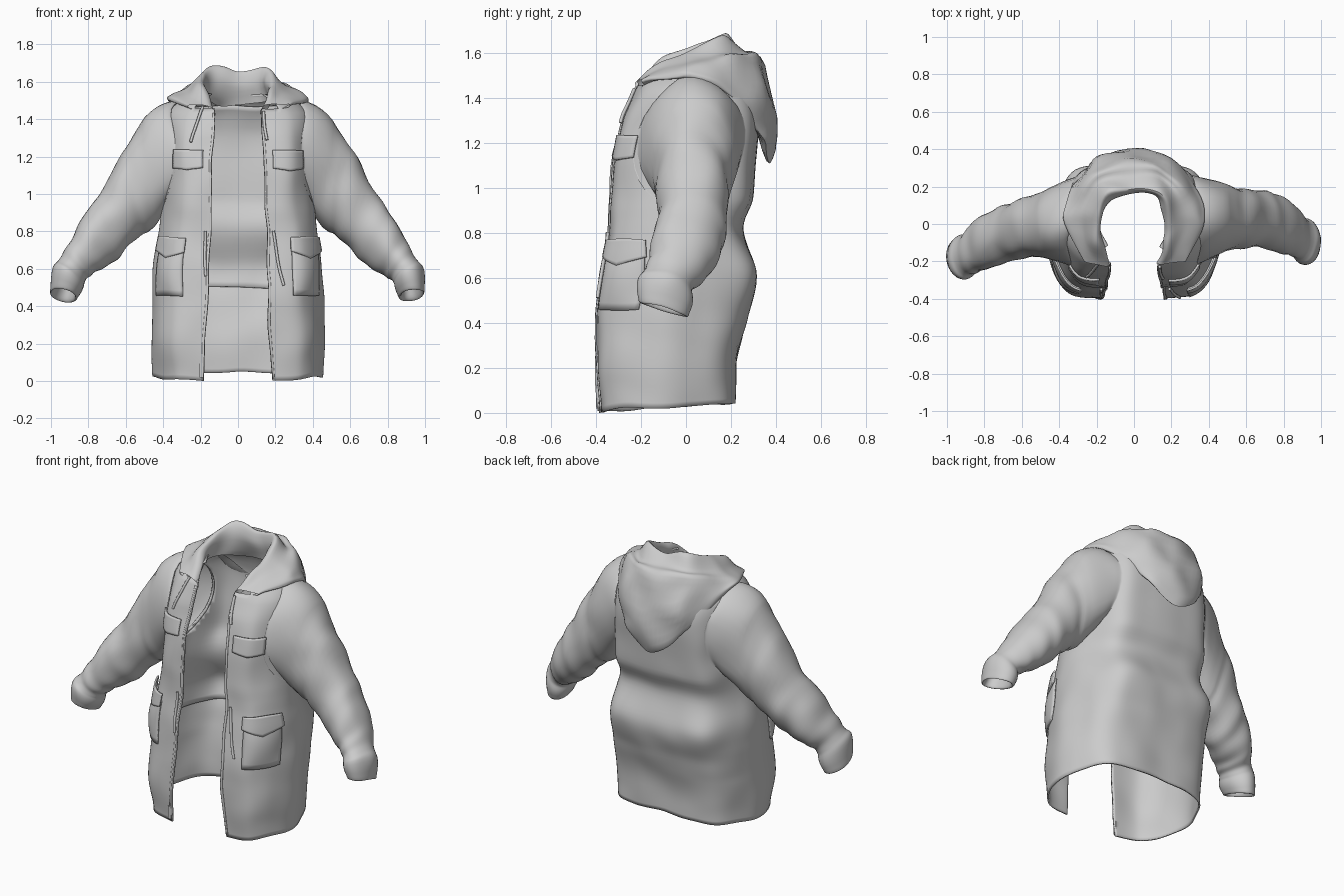
import bpy, math
from mathutils import Vector, noise

if "Cube" in bpy.data.objects:
    bpy.data.objects.remove(bpy.data.objects["Cube"])


def spline(pts, t):
    """Point on a Catmull-Rom curve; t runs over the point index."""
    n = len(pts) - 1
    i = max(0, min(int(t), n - 1))
    f = t - i
    a, b, c, d = pts[max(i - 1, 0)], pts[i], pts[i + 1], pts[min(i + 2, n)]
    return [0.5 * (2 * q + (r - p) * f + (2 * p - 5 * q + 4 * r - s) * f * f
                   + (3 * q - p - 3 * r + s) * f ** 3) for p, q, r, s in zip(a, b, c, d)]


def lerp(a, b, f):
    return a + (b - a) * f


def crumple(p, amount=0.012, scale=5):
    return Vector(p) + noise.noise_vector(Vector(p) * scale) * amount


def grid(name, rows, wrap=False, thick=0.0, skip=None):
    """Skin a list of point rows into a smooth sheet or tube."""
    n = len(rows[0])
    verts = [tuple(p) for row in rows for p in row]
    faces = []
    for r in range(len(rows) - 1):
        for c in range(n if wrap else n - 1):
            if skip and skip(r, c):
                continue
            d = (c + 1) % n
            faces.append((r * n + c, r * n + d, (r + 1) * n + d, (r + 1) * n + c))
    mesh = bpy.data.meshes.new(name)
    used = sorted({v for f in faces for v in f})
    index = {v: i for i, v in enumerate(used)}
    mesh.from_pydata([verts[v] for v in used], [], [[index[v] for v in f] for f in faces])
    ob = bpy.data.objects.new(name, mesh)
    bpy.context.collection.objects.link(ob)
    bpy.ops.object.select_all(action='DESELECT')
    ob.select_set(True)
    bpy.context.view_layer.objects.active = ob
    if thick:
        m = ob.modifiers.new("thickness", 'SOLIDIFY')
        m.thickness, m.offset = thick, -1
    bpy.ops.object.shade_smooth_by_angle(angle=math.radians(50))
    return ob


# Body sections: height, front edge x, front y, half width, back y
BODY = [(0.0, .185, -.385, .445, .22), (.2, .17, -.40, .455, .225), (.42, .16, -.395, .45, .27),
        (.62, .155, -.37, .44, .315), (.82, .15, -.345, .415, .25), (.95, .145, -.335, .40, .295),
        (1.15, .14, -.32, .39, .31), (1.32, .13, -.275, .385, .32), (1.43, .13, -.225, .37, .29),
        (1.50, .13, -.185, .30, .25), (1.535, .13, -.14, .19, .19)]


def surface(t, z):
    """Body point: t = 0 right front edge, 5 back centre, 10 left front edge."""
    i = 0
    while i < len(BODY) - 2 and z > BODY[i + 1][0]:
        i += 1
    f = (z - BODY[i][0]) / (BODY[i + 1][0] - BODY[i][0])
    _, xe, yf, w, yb = spline(BODY, i + max(0, min(f, 1)))
    m, h = (yf + yb) / 2, (yb - yf) * 0.15
    ring = [(xe, yf), (.76 * w, yf + .035), (w, m - h), (.97 * w, m + h), (.7 * w, yb - .03), (0, yb)]
    left = [(-x, y) for x, y in ring[-2::-1]]
    x, y = spline(ring + left, t)
    back = 1 - abs(t - 5) / 5
    return crumple((x, y, z + 0.05 * back * max(0, 1 - z / 0.5)))


def off(t, z, d):
    """Body point moved outward by d."""
    e = 0.04
    a = surface(min(t + e, 10), z) - surface(max(t - e, 0), z)
    b = surface(t, min(z + e, 1.53)) - surface(t, max(z - e, 0))
    return surface(t, z) + a.cross(b).normalized() * d


def armhole(t, z):
    """Move a point inside an armhole onto its rim; also tell if it was inside."""
    c = 2.55 if t < 5 else 7.45
    u, v = (t - c) / 1.0, (z - 1.2) / .24
    r = math.hypot(u, v)
    if r >= 1:
        return t, z, False
    r = max(r, 1e-4)
    return c + u / r, 1.2 + .24 * v / r, True


def patch(name, t0, t1, z0, z1, d, thick, point=0.0, bulge=0.0, nt=12, nz=8, cut=False):
    """Sheet laid on the body, with optional pointed bottom edge, bulge or armholes."""
    rows, gone = [], set()
    for j in range(nz + 1):
        v, row = j / nz, []
        for i in range(nt + 1):
            u = i / nt
            low = z0 - point * (1 - abs(2 * u - 1))
            t, z = lerp(t0, t1, u), lerp(low, z1, v)
            if cut:
                t, z, inside = armhole(t, z)
                if inside or (z > 1.45 and min(t, 10 - t) < .8):
                    gone.add((j, i))
            row.append(off(t, z, d + bulge * math.sin(math.pi * u) * math.sin(math.pi * v)))
        rows.append(row)
    return grid(name, rows, thick=thick,
                skip=lambda r, c: {(r, c), (r + 1, c), (r, c + 1), (r + 1, c + 1)} <= gone)


# Coat shell and the inner lining that stops at the waist
patch("coat_body", 0, 10, 0, 1.535, 0, .01, nt=100, nz=60, cut=True)
patch("lining", 1.0, 9.0, .49, 1.49, -.025, .005, nt=64, nz=32, cut=True)

# Sleeves: top x,z / bottom x,z of each ring, centre y right, centre y left, half depth
SLEEVE = [(.32, 1.50, .33, 1.0, .03, .01, .21), (.39, 1.50, .38, .90, .03, .01, .21),
          (.475, 1.45, .43, .84, .03, .0, .195), (.55, 1.33, .48, .80, .03, -.01, .175),
          (.64, 1.19, .54, .76, .03, -.02, .16), (.74, 1.0, .62, .68, .03, -.05, .155),
          (.81, .91, .69, .62, .01, -.08, .155), (.88, .79, .76, .58, -.02, -.11, .145),
          (.925, .70, .80, .555, -.05, -.14, .125), (.96, .635, .825, .535, -.08, -.16, .112),
          (.99, .60, .83, .51, -.09, -.17, .122), (1.0, .48, .855, .45, -.10, -.175, .105),
          (.985, .485, .87, .46, -.10, -.175, .085), (.95, .57, .86, .53, -.085, -.165, .075)]
for side, name in ((1, "right"), (-1, "left")):
    rows, steps = [], 5
    for k in range((len(SLEEVE) - 1) * steps + 1):
        q = k / steps
        tx, tz, bx, bz, yr, yl, hy = spline(SLEEVE, q)
        top, bot = Vector((tx, 0, tz)), Vector((bx, 0, bz))
        mid, half = (top + bot) / 2, (top - bot) / 2
        yc = yr if side > 0 else yl
        tilt = 0.35 * max(0, min((q - 6) / 4, 1))
        fold = 1 + 0.02 * math.sin(q * 5) * (3 < q < 11)
        blend = min(q / 2.4, 1)
        row = []
        for i in range(32):
            a = -side * math.tau * i / 32
            p = mid + half * math.cos(a) * fold
            dy = hy * fold * math.sin(a)
            p = crumple((side * p.x, yc + dy, p.z - tilt * dy), 0.014, 6)
            # the shoulder end follows the armhole seam on the body
            t = 2.55 + 1.25 * math.sin(a)
            seam = off(t if side > 0 else 10 - t, 1.20 + .295 * math.cos(a), .002)
            row.append(seam.lerp(p, blend ** 0.8))
        rows.append(row)
    grid(name + "_sleeve", rows, wrap=True)

# Collar and folded-down hood: lengthwise lines from back centre to the front corner
HOOD = [
    [(0, .20, 1.47), (.13, .16, 1.48), (.18, 0, 1.51), (.16, -.12, 1.47), (.12, -.215, 1.42)],
    [(0, .17, 1.59), (.12, .14, 1.61), (.175, .02, 1.59), (.16, -.1, 1.54), (.125, -.21, 1.45)],
    [(0, .19, 1.66), (.14, .16, 1.675), (.20, .03, 1.625), (.19, -.1, 1.57), (.145, -.215, 1.475)],
    [(0, .26, 1.61), (.18, .22, 1.60), (.27, .06, 1.575), (.26, -.07, 1.54), (.19, -.205, 1.485)],
    [(0, .33, 1.58), (.21, .27, 1.58), (.33, .10, 1.545), (.34, -.04, 1.525), (.25, -.20, 1.48)],
    [(0, .40, 1.32), (.19, .36, 1.37), (.33, .20, 1.46), (.375, .02, 1.51), (.27, -.195, 1.475)],
    [(0, .365, 1.11), (.15, .355, 1.19), (.30, .24, 1.38), (.365, .03, 1.49), (.26, -.19, 1.46)],
    [(0, .31, 1.26), (.14, .29, 1.32), (.26, .2, 1.43), (.29, .03, 1.49), (.21, -.18, 1.46)]]
full = [[(-x, y, z) for x, y, z in h[:0:-1]] + h for h in HOOD]
rows = []
for j in range(36):
    row = []
    for i in range(57):
        p = spline([spline(h, i / 7) for h in full], j / 5)
        row.append(crumple(p, 0.022, 7))
    rows.append(row)
grid("hood", rows)

# Pockets, flaps and front plackets on both sides
for side in ("right", "left"):
    def span(a, b):
        return (a, b) if side == "right" else (10 - b, 10 - a)
    patch(side + "_chest_flap", *span(.35, 1.35), 1.14, 1.235, .014, .012, point=.015)
    patch(side + "_lower_pocket", *span(.75, 1.75), .46, .72, .01, .009, bulge=.02)
    patch(side + "_lower_flap", *span(.72, 1.8), .69, .765, .026, .01, point=.04)
    patch(side + "_placket", *span(0, .12), .01, 1.43, .006, .014, nt=3, nz=44)


# Cords and piping that lie on the front
def cord(name, ends, radius):
    (t0, z0), (t1, z1) = ends
    cu = bpy.data.curves.new(name, 'CURVE')
    cu.dimensions, cu.bevel_depth, cu.bevel_resolution, cu.use_fill_caps = '3D', radius, 2, True
    sp = cu.splines.new('POLY')
    sp.points.add(8)
    for i, pt in enumerate(sp.points):
        pt.co = (*off(lerp(t0, t1, i / 8), lerp(z0, z1, i / 8), radius), 1)
    bpy.context.collection.objects.link(bpy.data.objects.new(name, cu))


cord("left_hood_cord", [(9.5, 1.46), (9.3, 1.28)], .008)
cord("right_hood_cord", [(.1, 1.44), (.2, 1.29)], .008)
cord("right_waist_cord", [(.25, .80), (.5, .51)], .008)
cord("left_waist_cord", [(9.75, .80), (9.87, .56)], .008)

# Zip pull at the lower left front edge
bpy.ops.mesh.primitive_cube_add(size=1, location=(-.195, -.39, .06))
pull = bpy.context.object
pull.name = "zip_pull"
pull.scale = (.02, .02, .08)
